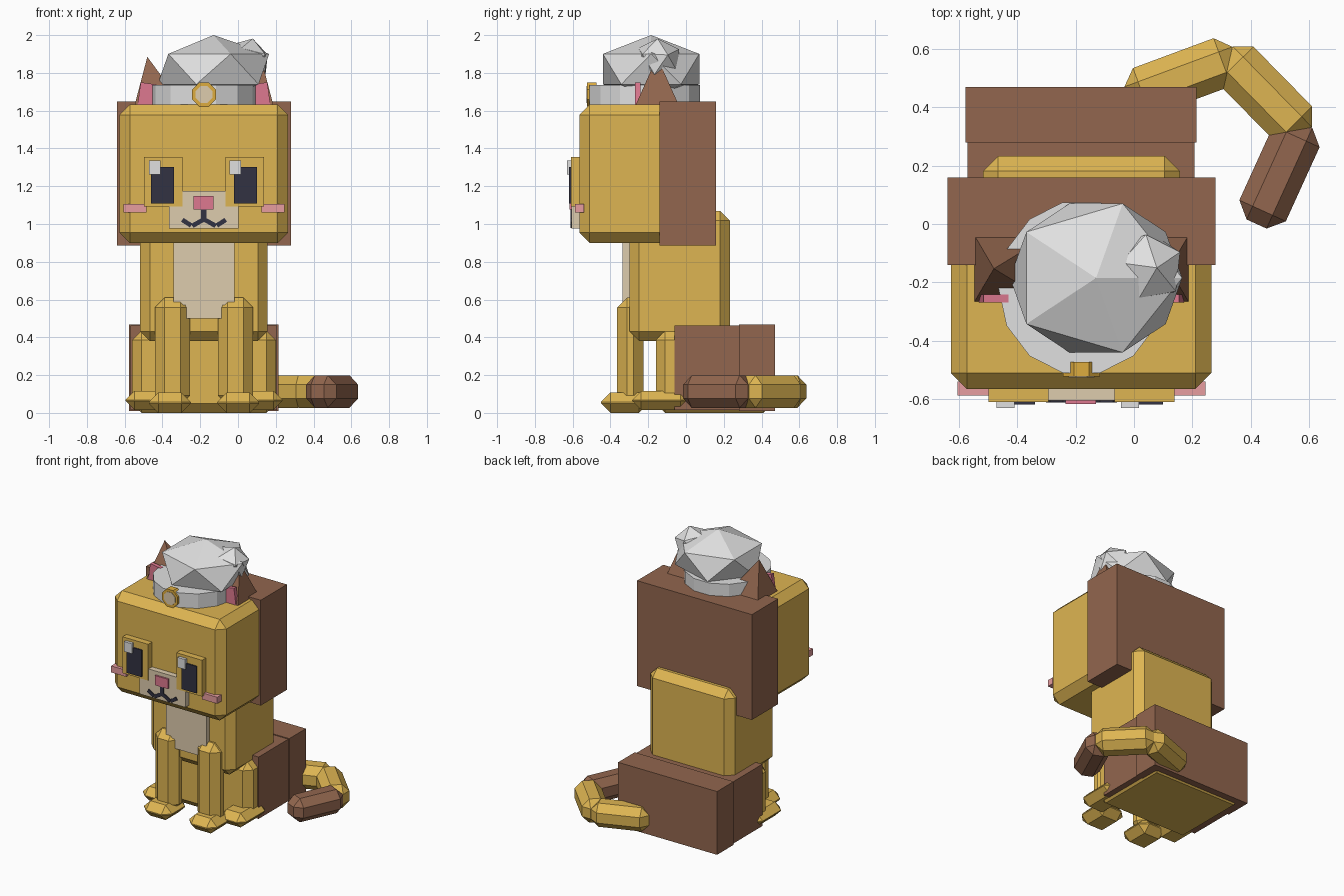
import bpy, bmesh, math
from mathutils import Vector, Matrix

if "Cube" in bpy.data.objects:
    bpy.data.objects.remove(bpy.data.objects["Cube"])

CX = -0.18  # symmetry axis of the cat


def material(name, r, g, b):
    m = bpy.data.materials.new(name)
    lin = [((c / 255 + 0.055) / 1.055) ** 2.4 for c in (r, g, b)]
    m.diffuse_color = (*lin, 1)
    m.use_nodes = True
    m.node_tree.nodes["Principled BSDF"].inputs["Base Color"].default_value = m.diffuse_color
    return m


GOLD = material("golden_fur", 222, 181, 82)
BROWN = material("brown_fur", 146, 102, 78)
CREAM = material("cream", 222, 204, 174)
PINK = material("pink", 222, 121, 144)
BLUSH = material("blush", 232, 158, 160)
DARK = material("dark_navy", 50, 50, 66)
WHITE = material("white", 224, 224, 224)
BADGE = material("badge_gold", 222, 172, 62)


def finish(bm, name, mat):
    bmesh.ops.recalc_face_normals(bm, faces=bm.faces)
    me = bpy.data.meshes.new(name)
    bm.to_mesh(me)
    bm.free()
    me.materials.append(mat)
    ob = bpy.data.objects.new(name, me)
    bpy.context.collection.objects.link(ob)
    return ob


def block(name, mat, size, matrix, bevel=0.0):
    """Box with optional single-step chamfer, placed by a matrix."""
    bm = bmesh.new()
    bmesh.ops.create_cube(bm, size=1)
    bmesh.ops.scale(bm, vec=size, verts=bm.verts)
    if bevel:
        bmesh.ops.bevel(bm, geom=bm.edges[:], offset=bevel, segments=1,
                        affect='EDGES', clamp_overlap=True)
    bm.transform(matrix)
    return finish(bm, name, mat)


def box(name, mat, x, y, z, bevel=0.0):
    lo, hi = Vector((x[0], y[0], z[0])), Vector((x[1], y[1], z[1]))
    return block(name, mat, hi - lo, Matrix.Translation((lo + hi) / 2), bevel)


def pair(name, mat, x, y, z, bevel=0.0):
    """Box on both sides; x is measured outward from the cat's axis."""
    box(name + "_right", mat, (CX + x[0], CX + x[1]), y, z, bevel)
    box(name + "_left", mat, (CX - x[1], CX - x[0]), y, z, bevel)


def bar(name, mat, a, b, width, height, bevel=0.0):
    """Box running from a to b."""
    a, b = Vector(a), Vector(b)
    rot = (b - a).to_track_quat('X', 'Z').to_matrix().to_4x4()
    block(name, mat, ((b - a).length, width, height),
          Matrix.Translation((a + b) / 2) @ rot, bevel)


def cylinder(name, mat, sides, radius, depth, matrix):
    bm = bmesh.new()
    bmesh.ops.create_cone(bm, cap_ends=True, segments=sides, radius1=radius,
                          radius2=radius, depth=depth)
    bm.transform(matrix)
    return finish(bm, name, mat)


def puff(name, center, scale, turn=None):
    bm = bmesh.new()
    bmesh.ops.create_icosphere(bm, subdivisions=1, radius=1)
    m = Matrix.Translation(center)
    if turn:
        m = m @ turn
    bm.transform(m @ Matrix.Diagonal((*scale, 1)))
    return finish(bm, name, WHITE)


# Head, body and haunches with brown coat patches
box("head", GOLD, (-0.628, 0.265), (-0.565, 0.14), (0.90, 1.632), 0.055)
box("head_coat", BROWN, (-0.64, 0.28), (-0.14, 0.16), (0.885, 1.648))
box("body", GOLD, (-0.518, 0.157), (-0.30, 0.233), (0.38, 1.07), 0.052)
box("haunches", GOLD, (-0.56, 0.20), (-0.16, 0.46), (0.0, 0.435), 0.05)
box("haunch_coat_front", BROWN, (-0.57, 0.207), (-0.06, 0.285), (0.014, 0.462))
box("haunch_coat_back", BROWN, (-0.578, 0.215), (0.28, 0.47), (0.01, 0.468))

# Chest bib
box("bib_upper", CREAM, (-0.342, -0.018), (-0.337, -0.28), (0.57, 0.96))
box("bib_lower", CREAM, (-0.277, -0.083), (-0.332, -0.28), (0.50, 0.58))

# Legs and paws
pair("front_leg", GOLD, (0.073, 0.26), (-0.365, -0.225), (0.04, 0.61), 0.052)
pair("front_paw", GOLD, (0.07, 0.292), (-0.45, -0.20), (0.0, 0.108), 0.05)
pair("hind_paw", GOLD, (0.205, 0.415), (-0.285, 0.02), (0.015, 0.117), 0.048)

# Tail in three chamfered segments
bar("tail_base", GOLD, (-0.02, 0.435, 0.113), (0.35, 0.572, 0.113), 0.175, 0.172, 0.05)
bar("tail_middle", GOLD, (0.312, 0.582, 0.113), (0.583, 0.306, 0.113), 0.175, 0.172, 0.05)
bar("tail_tip", BROWN, (0.577, 0.345, 0.113), (0.42, 0.0, 0.113), 0.175, 0.172, 0.05)

# Eyes
pair("eye_rim", GOLD, (0.113, 0.318), (-0.61, -0.55), (1.092, 1.355))
pair("pupil", DARK, (0.16, 0.28), (-0.619, -0.60), (1.108, 1.303))
for side, x in (("left", -0.472), ("right", -0.045)):
    box("eye_glint_" + side, WHITE, (x, x + 0.062), (-0.63, -0.605), (1.263, 1.335))

# Muzzle, nose, mouth and cheeks
box("muzzle", CREAM, (-0.364, 0.002), (-0.605, -0.55), (0.975, 1.175))
box("nose", PINK, (-0.235, -0.13), (-0.617, -0.59), (1.078, 1.148))
box("mouth_line", DARK, (-0.197, -0.168), (-0.612, -0.60), (1.01, 1.08))
for s, side in ((-1, "left"), (1, "right")):
    bar("mouth_inner_" + side, DARK, (CX + s * 0.005, -0.606, 1.022),
        (CX + s * 0.062, -0.606, 0.99), 0.013, 0.024)
    bar("mouth_outer_" + side, DARK, (CX + s * 0.068, -0.606, 0.992),
        (CX + s * 0.115, -0.606, 1.022), 0.013, 0.024)
pair("cheek", BLUSH, (0.305, 0.425), (-0.588, -0.54), (1.06, 1.107))

# Ears: leaning four-sided pyramids with a tilted pink plate
for s, side in ((-1, "left"), (1, "right")):
    bm = bmesh.new()
    base = [bm.verts.new((CX + s * x, y, 1.60)) for x, y in
            ((0.09, -0.28), (0.375, -0.28), (0.375, -0.025), (0.09, -0.025))]
    tip = bm.verts.new((CX + s * 0.30, -0.153, 1.885))
    bm.faces.new(base)
    for i in range(4):
        bm.faces.new((base[i], base[(i + 1) % 4], tip))
    finish(bm, "ear_" + side, BROWN)
    block("inner_ear_" + side, PINK, (0.085, 0.028, 0.13),
          Matrix.Translation((CX + s * 0.302, -0.255, 1.68))
          @ Matrix.Rotation(-s * 0.14, 4, 'Y'))

# Hat: band, faceted puffs and a round badge
cylinder("hat_band", WHITE, 14, 1.0, 0.11,
         Matrix.Translation((CX, -0.218, 1.682)) @ Matrix.Diagonal((0.285, 0.3, 1, 1))
         @ Matrix.Rotation(math.pi / 14, 4, 'Z'))
puff("hat_puff", (-0.13, -0.185, 1.82), (0.33, 0.30, 0.18))
puff("hat_small_puff", (0.05, -0.15, 1.87), (0.125, 0.13, 0.115),
     Matrix.Rotation(0.25, 4, 'Y') @ Matrix.Rotation(0.5, 4, 'Z'))
face_front = Matrix.Rotation(math.pi / 2, 4, 'X')
cylinder("badge", BADGE, 8, 0.068, 0.05,
         Matrix.Translation((CX, -0.498, 1.685)) @ face_front @ Matrix.Rotation(math.pi / 8, 4, 'Z'))
cylinder("badge_center", CREAM, 8, 0.048, 0.006,
         Matrix.Translation((CX, -0.523, 1.685)) @ face_front @ Matrix.Rotation(math.pi / 8, 4, 'Z'))
